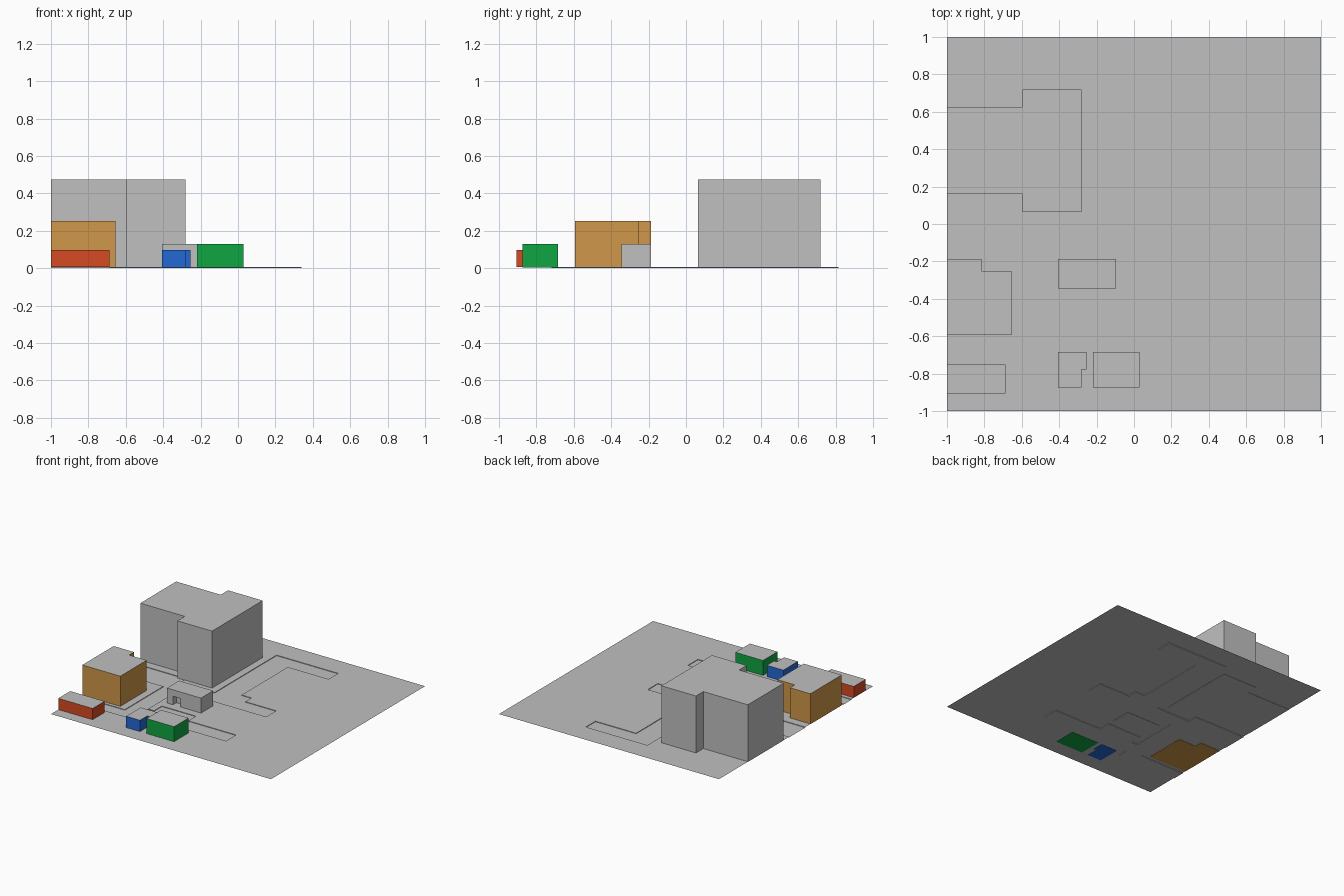
import bpy, bmesh

if "Cube" in bpy.data.objects:
    bpy.data.objects.remove(bpy.data.objects["Cube"])


def material(name, rgb):
    m = bpy.data.materials.new(name)
    m.diffuse_color = (*rgb, 1)
    m.use_nodes = True
    m.node_tree.nodes["Principled BSDF"].inputs["Base Color"].default_value = m.diffuse_color
    return m


gray = material("light_gray", (0.53, 0.53, 0.53))
orange = material("orange", (0.63, 0.31, 0.067))
red = material("red", (0.66, 0.07, 0.016))
green = material("green", (0.005, 0.38, 0.055))
blue = material("blue", (0.016, 0.14, 0.65))

LEVEL = 0.005   # ground height; the roads are sunk to z = 0


def add_object(name, bm, mats):
    mesh = bpy.data.meshes.new(name)
    bm.to_mesh(mesh)
    bm.free()
    for m in mats:
        mesh.materials.append(m)
    obj = bpy.data.objects.new(name, mesh)
    bpy.context.collection.objects.link(obj)
    return obj


def rect(x0, x1, y0, y1):
    return [(x0, y0), (x1, y0), (x1, y1), (x0, y1)]


def building(name, outline, height, wall, z0=0.003):
    """Extruded footprint: coloured walls, gray flat roof."""
    bm = bmesh.new()
    base = bm.faces.new([bm.verts.new((x, y, z0)) for x, y in outline])
    ext = bmesh.ops.extrude_face_region(bm, geom=[base], use_keep_orig=True)
    for v in ext["geom"]:
        if isinstance(v, bmesh.types.BMVert):
            v.co.z = height
    bmesh.ops.recalc_face_normals(bm, faces=bm.faces)
    for f in bm.faces:
        f.material_index = 1 if f.normal.z > 0.5 else 0
    return add_object(name, bm, [wall, gray])


# Ground sheet with sunken roads: rectangles (x0, x1, y0, y1)
roads = [
    (-1, 0.34, -0.12, 0.01),            # cross street
    (-1, -0.53, 0.01, 0.09),            # wider bay by the large building
    (-0.22, 0.06, 0.01, 0.09),          # junction
    (-0.22, -0.03, 0.09, 0.69),         # north street
    (-0.22, 0.34, 0.69, 0.815),         # north branch
    (-0.595, -0.46, -0.72, -0.12),      # west street
    (-1, -0.595, -0.72, -0.62),         # west branch
    (-0.46, 0.34, -0.64, -0.51),        # south branch
    (-0.405, -0.095, -0.51, -0.41),     # parking bay
]
xs = sorted({-1, 1, *(v for r in roads for v in r[:2])})
ys = sorted({-1, 1, *(v for r in roads for v in r[2:])})


def level(i, j):
    cx, cy = (xs[i] + xs[i + 1]) / 2, (ys[j] + ys[j + 1]) / 2
    sunk = any(a < cx < b and c < cy < d for a, b, c, d in roads)
    return 0.0 if sunk else LEVEL


bm = bmesh.new()


def quad(*pts):
    bm.faces.new([bm.verts.new(p) for p in pts])


nx, ny = len(xs) - 1, len(ys) - 1
for i in range(nx):
    for j in range(ny):
        z = level(i, j)
        x0, x1, y0, y1 = xs[i], xs[i + 1], ys[j], ys[j + 1]
        quad((x0, y0, z), (x1, y0, z), (x1, y1, z), (x0, y1, z))
        # kerbs between neighbouring cells of different height
        if i + 1 < nx and level(i + 1, j) != z:
            w = level(i + 1, j)
            quad((x1, y0, z), (x1, y0, w), (x1, y1, w), (x1, y1, z))
        if j + 1 < ny and level(i, j + 1) != z:
            w = level(i, j + 1)
            quad((x0, y1, z), (x1, y1, z), (x1, y1, w), (x0, y1, w))
bmesh.ops.remove_doubles(bm, verts=bm.verts, dist=0.0005)
bmesh.ops.recalc_face_normals(bm, faces=bm.faces)
if sum(f.normal.z * f.calc_area() for f in bm.faces) < 0:
    bmesh.ops.reverse_faces(bm, faces=bm.faces)
add_object("ground", bm, [gray])

# Buildings
building("large_gray_building",
         [(-1, 0.16), (-0.595, 0.16), (-0.595, 0.063), (-0.28, 0.063),
          (-0.28, 0.72), (-0.595, 0.72), (-0.595, 0.625), (-1, 0.625)],
         0.473, gray)
building("orange_building",
         [(-1, -0.593), (-0.655, -0.593), (-0.655, -0.25),
          (-0.815, -0.25), (-0.815, -0.187), (-1, -0.187)],
         0.253, orange)
building("red_building", rect(-1, -0.688, -0.905, -0.75), 0.098, red, 0.0055)
building("green_building", rect(-0.22, 0.03, -0.873, -0.685), 0.128, green)
building("blue_building",
         [(-0.405, -0.873), (-0.28, -0.873), (-0.28, -0.778),
          (-0.255, -0.778), (-0.255, -0.685), (-0.405, -0.685)],
         0.098, blue)
small = building("small_gray_building", rect(-0.405, -0.095, -0.345, -0.187),
                 0.128, gray)

# Doorway recess in the small building
cutter = building("doorway_cutter", rect(-0.35, -0.28, -0.4, -0.30),
                  0.075, gray, LEVEL)
cutter.hide_render = True
cutter.hide_set(True)
cut = small.modifiers.new("doorway", "BOOLEAN")
cut.operation = "DIFFERENCE"
cut.solver = "EXACT"
cut.object = cutter
